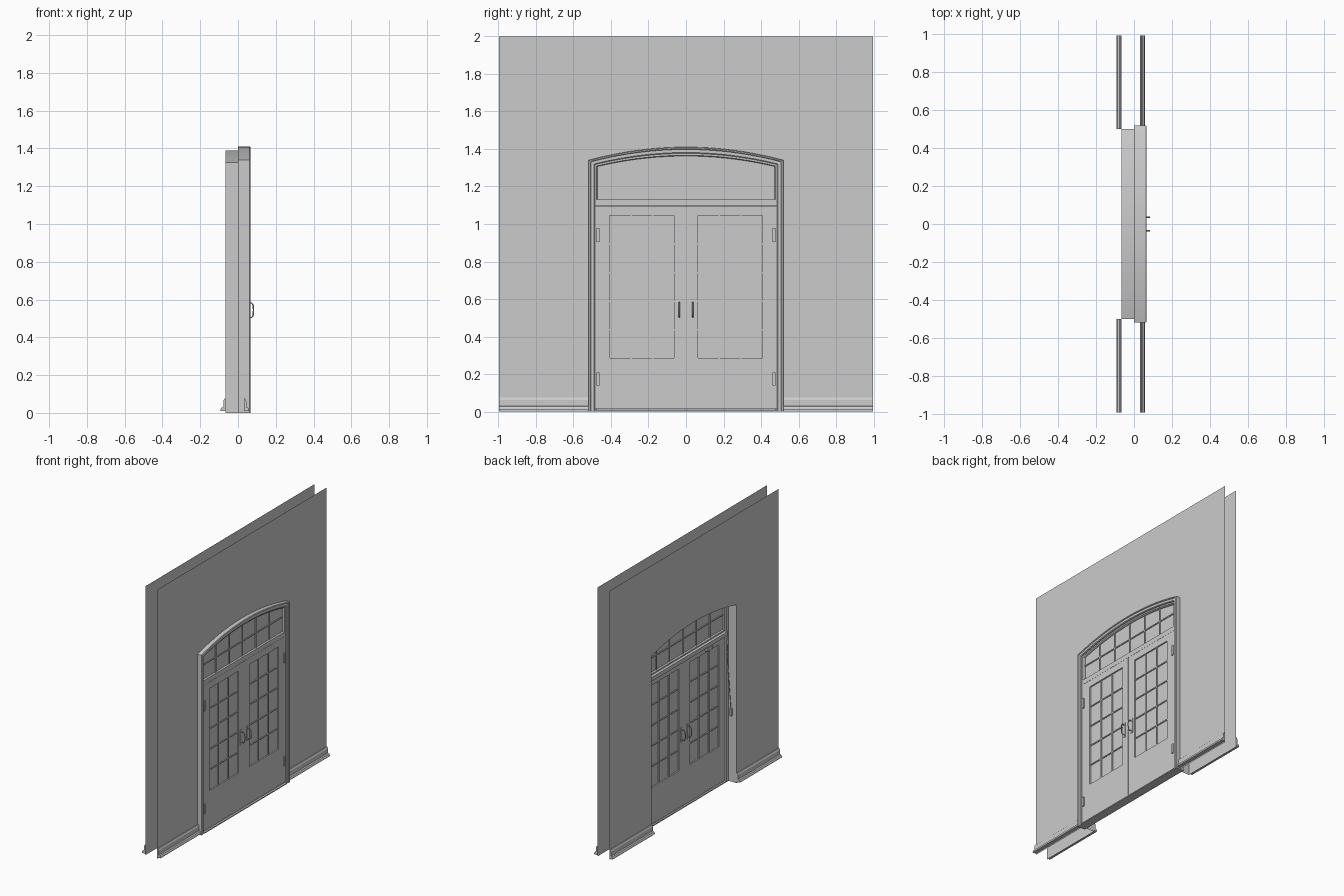
import bpy
import bmesh
from mathutils import Vector

cube = bpy.data.objects.get("Cube")
if cube:
    bpy.data.objects.remove(cube, do_unlink=True)

grey = bpy.data.materials.new("plain_grey")
grey.use_nodes = True
grey.diffuse_color = (0.6, 0.6, 0.6, 1)
grey.node_tree.nodes["Principled BSDF"].inputs["Base Color"].default_value = (0.6, 0.6, 0.6, 1)

SEG = 28            # segments across each arch
HALF = 0.995        # half length of the wall
WALL_F, WALL_B = 0.032, -0.066
DOOR_B, DOOR_F = 0.012, 0.05


def finish(name, bm, fix=True):
    if fix:
        bmesh.ops.recalc_face_normals(bm, faces=bm.faces)
    mesh = bpy.data.meshes.new(name)
    bm.to_mesh(mesh)
    bm.free()
    mesh.materials.append(grey)
    obj = bpy.data.objects.new(name, mesh)
    bpy.context.collection.objects.link(obj)
    return obj


def add_box(bm, x, y, z):
    """Add a box given as (low, high) pairs."""
    geo = bmesh.ops.create_cube(bm, size=1)
    for v in geo["verts"]:
        v.co = Vector([(a + b) / 2 + c * (b - a) for (a, b), c in zip((x, y, z), v.co)])


def boxes(name, items):
    bm = bmesh.new()
    for x, y, z in items:
        add_box(bm, x, y, z)
    return finish(name, bm)


def arch_z(y, t):
    """Height of the arch line that lies t inside the casing's outer edge."""
    return 1.41 - t - (0.07 - 0.3 * t) * (y / (0.52 - t)) ** 2


def arch(t, bottom=0.0):
    w = 0.52 - t
    ys = [-w + 2 * w * i / SEG for i in range(SEG + 1)]
    return [(-w, bottom)] + [(y, arch_z(y, t)) for y in ys] + [(w, bottom)]


def sweep_arch(name, profile, bottom=0.0, closed=True):
    """Sweep a profile of (x, inset) points around the arch."""
    bm = bmesh.new()
    rows = [[bm.verts.new((x, y, z)) for y, z in arch(t, bottom)] for x, t in profile]
    pairs = list(zip(rows, rows[1:] + rows[:1])) if closed else list(zip(rows, rows[1:]))
    for a, b in pairs:
        for i in range(len(a) - 1):
            bm.faces.new((a[i], a[i + 1], b[i + 1], b[i]))
    if closed:
        for end in (0, -1):
            bm.faces.new([r[end] for r in rows])
    return finish(name, bm)


def wall(name, x, t, flip):
    """Thin wall sheet with an arched opening."""
    bm = bmesh.new()
    line = arch(t)[1:-1]
    top = [bm.verts.new((x, y, 2)) for y, z in line]
    low = [bm.verts.new((x, y, z)) for y, z in line]
    for i in range(len(line) - 1):
        bm.faces.new((low[i], low[i + 1], top[i + 1], top[i]))
    for s, i in ((-1, 0), (1, -1)):
        y = line[i][0]
        foot = bm.verts.new((x, y, 0))
        corner = [bm.verts.new((x, s * HALF, z)) for z in (0, 2)]
        ring = [foot, corner[0], corner[1], top[i], low[i]]
        bm.faces.new(ring if s > 0 else ring[::-1])
    if flip:
        bmesh.ops.reverse_faces(bm, faces=bm.faces)
    return finish(name, bm, fix=False)


def baseboard(name, x, side, s, start):
    """Skirting board with a shoe moulding, along one stretch of wall."""
    shape = [(0, 0.01), (0.027, 0.01), (0.027, 0.018), (0.022, 0.027), (0.012, 0.03),
             (0.012, 0.062), (0.006, 0.075), (0, 0.075)]
    bm = bmesh.new()
    ends = [[bm.verts.new((x + side * d, s * y, z)) for d, z in shape] for y in (start, HALF)]
    for i in range(len(shape)):
        j = (i + 1) % len(shape)
        bm.faces.new((ends[0][i], ends[0][j], ends[1][j], ends[1][i]))
    for e in ends:
        bm.faces.new(e)
    return finish(name, bm)


def tube(name, points, radius):
    curve = bpy.data.curves.new(name, "CURVE")
    curve.dimensions = "3D"
    curve.bevel_depth = radius
    curve.bevel_resolution = 2
    curve.use_fill_caps = True
    spline = curve.splines.new("POLY")
    spline.points.add(len(points) - 1)
    for p, co in zip(spline.points, points):
        p.co = (*co, 1)
    curve.materials.append(grey)
    obj = bpy.data.objects.new(name, curve)
    bpy.context.collection.objects.link(obj)


# Wall sheets and skirting
wall("front_wall", WALL_F, 0.01, False)
wall("back_wall", WALL_B, 0.02, True)
for s, label in ((-1, "near"), (1, "far")):
    baseboard("front_baseboard_" + label, WALL_F, 1, s, 0.52)
    baseboard("back_baseboard_" + label, WALL_B, -1, s, 0.5)

# Arched casing, jamb lining and door stop
sweep_arch("casing", [(0, 0), (0.062, 0), (0.066, 0.004), (0.066, 0.01), (0.061, 0.013),
                      (0.061, 0.029), (0.057, 0.034), (0, 0.034)])
sweep_arch("jamb_lining", [(WALL_B, 0.02), (0, 0.02), (0, 0.034)], closed=False)
sweep_arch("door_stop", [(0, 0.034), (0.011, 0.034), (0.011, 0.046), (0, 0.046)])
boxes("threshold", [((0, 0.064), (-0.487, 0.487), (0, 0.008)),
                    ((0.012, 0.05), (-0.487, 0.487), (0.008, 0.013))])

# Transom window: rail, arched frame, glass and bars
boxes("transom_rail", [((DOOR_B, DOOR_F), (-0.485, 0.485), (1.095, 1.13)),
                       ((-0.008, DOOR_B), (-0.485, 0.485), (1.09, 1.12))])
sweep_arch("transom_frame", [(DOOR_B, 0.034), (DOOR_F, 0.034), (DOOR_F, 0.044),
                             (0.044, 0.048), (DOOR_B, 0.048)], bottom=1.13)
bm = bmesh.new()
front = bm.faces.new([bm.verts.new((0.034, y, z)) for y, z in arch(0.047, 1.13)])
ext = bmesh.ops.extrude_face_region(bm, geom=[front])
for v in ext["geom"]:
    if isinstance(v, bmesh.types.BMVert):
        v.co.x = 0.028
finish("transom_glass", bm)
bars = [((0.022, 0.04), (y - 0.004, y + 0.004), (1.13, arch_z(y, 0.046)))
        for y in [0.158 * k for k in (-2, -1, 0, 1, 2)]]
bars.append(((0.022, 0.04), (-0.473, 0.473), (1.236, 1.244)))
boxes("transom_bars", bars)

# Double doors with glazed grids
Y0, Y1, Z0, Z1 = 0.063, 0.407, 0.285, 1.045
for s, label in ((-1, "near"), (1, "far")):
    def span(a, b):
        return tuple(sorted((s * a, s * b)))

    depth = (DOOR_B, DOOR_F)
    boxes("door_frame_" + label, [
        (depth, span(0.001, Y0), (0.014, 1.094)),
        (depth, span(Y1, 0.485), (0.014, 1.094)),
        (depth, span(Y0, Y1), (0.014, Z0)),
        (depth, span(Y0, Y1), (Z1, 1.094))])
    boxes("door_glass_" + label, [((0.022, 0.04), span(Y0, Y1), (Z0, Z1))])
    grid = []
    for i in (1, 2):
        y = Y0 + (Y1 - Y0) * i / 3
        grid.append(((0.016, 0.046), span(y - 0.004, y + 0.004), (Z0, Z1)))
    for i in range(1, 5):
        z = Z0 + (Z1 - Z0) * i / 5
        grid.append(((0.016, 0.046), span(Y0, Y1), (z - 0.004, z + 0.004)))
    boxes("door_bars_" + label, grid)

    # Hinges
    boxes("hinges_" + label, [((DOOR_F - 0.002, 0.058), span(0.462, 0.477), z)
                              for z in ((0.14, 0.21), (0.905, 0.98))])

    # Pull handles with back plates, on both faces
    for x, d, face in ((DOOR_F, 1, "front"), (DOOR_B, -1, "back")):
        plate = tuple(sorted((x, x + d * 0.004)))
        boxes(f"handle_plate_{face}_{label}", [(plate, span(0.028, 0.048), (0.49, 0.6))])
        grip = [(0, 0.505), (0.022, 0.505), (0.03, 0.515), (0.032, 0.545),
                (0.03, 0.572), (0.022, 0.582), (0, 0.582)]
        tube(f"handle_grip_{face}_{label}", [(x + d * a, s * 0.036, z) for a, z in grip], 0.0035)

# Door closer and hanging pull cord on the back
boxes("door_closer", [((-0.006, DOOR_B), (-0.31, -0.24), (1.06, 1.082))])
tube("pull_cord", [(0, -0.48, 1.09), (-0.004, -0.485, 0.9), (-0.014, -0.488, 0.72),
                   (-0.026, -0.49, 0.55)], 0.002)
boxes("cord_weight", [((-0.034, -0.018), (-0.497, -0.483), (0.495, 0.55))])
